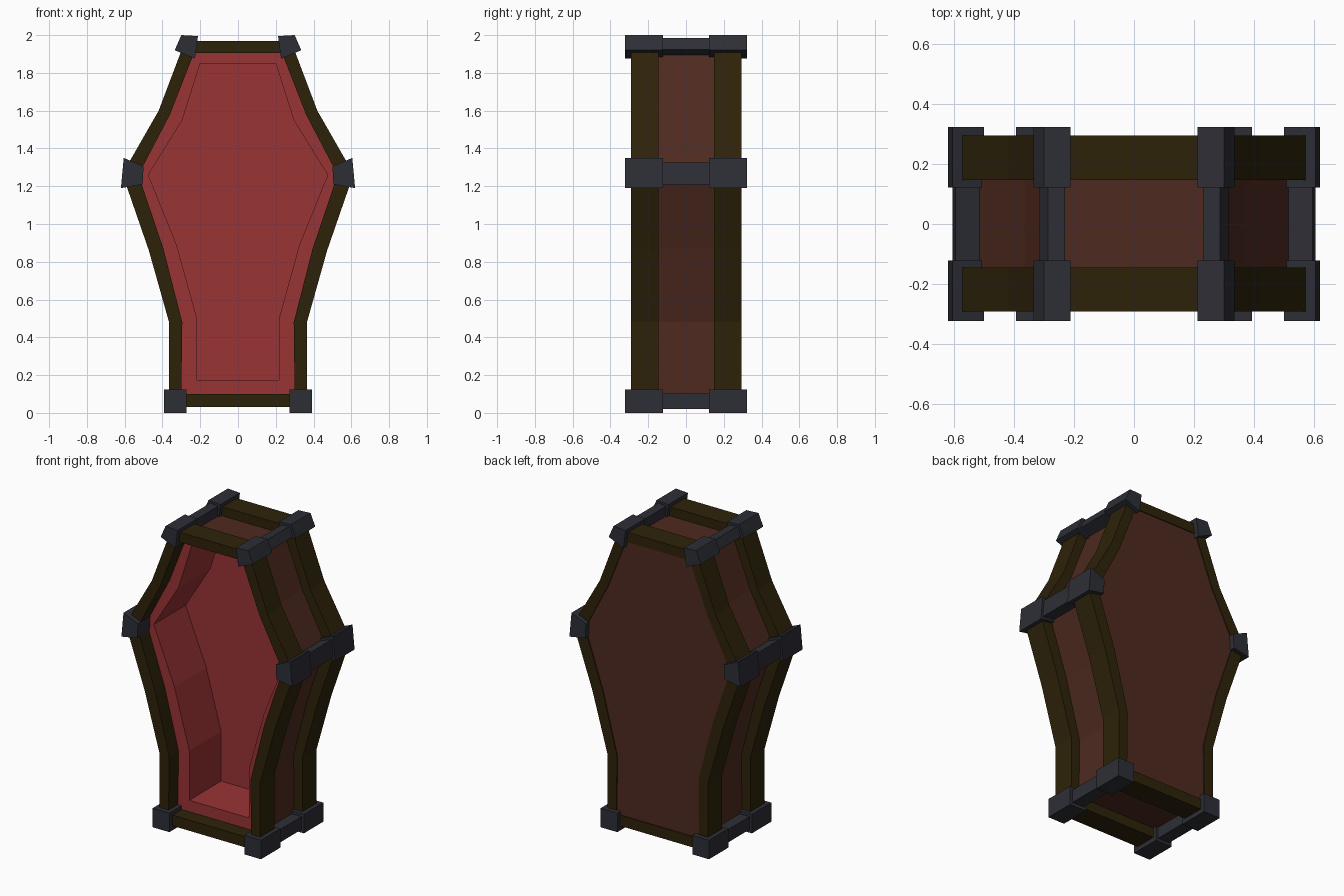
import bpy, bmesh, math

if "Cube" in bpy.data.objects:
    bpy.data.objects.remove(bpy.data.objects["Cube"])

def material(name, rgb):
    m = bpy.data.materials.new(name)
    m.diffuse_color = (*rgb, 1)
    m.use_nodes = True
    m.node_tree.nodes["Principled BSDF"].inputs["Base Color"].default_value = m.diffuse_color
    return m

WOOD = material("brown wood", (0.076, 0.023, 0.014))
TRIM = material("dark trim wood", (0.027, 0.0165, 0.003))
IRON = material("dark iron", (0.027, 0.028, 0.037))
RED = material("red lining", (0.32, 0.033, 0.035))

# Right-hand halves of the outlines (x, z), bottom to top
OUTER = [(0.365, 0.03), (0.365, 0.48), (0.472, 0.86), (0.612, 1.265), (0.42, 1.60), (0.28, 1.97)]
INNER = [(0.30, 0.10), (0.295, 0.48), (0.395, 0.87), (0.527, 1.26), (0.36, 1.58), (0.233, 1.905)]
CAVITY = [(0.217, 0.175), (0.217, 0.50), (0.325, 0.89), (0.475, 1.26), (0.295, 1.55), (0.20, 1.85)]
BODY = [(a * 0.08 + c * 0.92, b * 0.08 + d * 0.92) for (a, b), (c, d) in zip(OUTER, INNER)]

def full(half):
    return half + [(-x, z) for x, z in reversed(half)]

def loft(name, loops, mats, closed=False, red_from=None):
    """Join (outline, y) loops with quads; cap the ends or close into a ring."""
    bm = bmesh.new()
    rows = [[bm.verts.new((x, y, z)) for x, z in pts] for pts, y in loops]
    n = len(rows[0])
    spans = len(rows) if closed else len(rows) - 1
    for r in range(spans):
        a, b = rows[r], rows[(r + 1) % len(rows)]
        for i in range(n):
            j = (i + 1) % n
            f = bm.faces.new((a[i], a[j], b[j], b[i]))
            f.material_index = int(red_from is not None and r >= red_from)
    if not closed:
        bm.faces.new(rows[0])
        f = bm.faces.new(rows[-1])
        f.material_index = int(red_from is not None)
    bmesh.ops.recalc_face_normals(bm, faces=bm.faces)
    me = bpy.data.meshes.new(name)
    bm.to_mesh(me)
    bm.free()
    for m in mats:
        me.materials.append(m)
    ob = bpy.data.objects.new(name, me)
    bpy.context.collection.objects.link(ob)
    return ob

# Hollow box: back, sides, then red rim and red cavity
loft("coffin_box", [(full(BODY), 0.288), (full(BODY), -0.195),
                    (full(CAVITY), -0.195), (full(CAVITY), 0.135)],
     [WOOD, RED], red_from=1)

# Front and back frames
for name, y0, y1 in (("front_frame", -0.292, -0.145), ("back_frame", 0.147, 0.294)):
    loft(name, [(full(OUTER), y0), (full(OUTER), y1), (full(INNER), y1), (full(INNER), y0)],
         [TRIM], closed=True)

# Iron corner brackets and the thinner straps joining front to back
BRACKETS = {
    "foot": ([(0.272, 0.0), (0.393, 0.0), (0.393, 0.125), (0.272, 0.125)],
             [(0.29, 0.02), (0.375, 0.02), (0.375, 0.105), (0.29, 0.105)]),
    "shoulder": ([(0.62, 1.19), (0.605, 1.35), (0.50, 1.305), (0.505, 1.21)],
                 [(0.605, 1.21), (0.595, 1.325), (0.51, 1.295), (0.515, 1.22)]),
    "head": ([(0.212, 1.995), (0.30, 2.0), (0.335, 1.92), (0.228, 1.875)],
             [(0.23, 1.98), (0.287, 1.985), (0.315, 1.925), (0.237, 1.892)]),
}
for part, (corner, strap) in BRACKETS.items():
    for side, s in (("right", 1), ("left", -1)):
        c = [(s * x, z) for x, z in corner]
        b = [(s * x, z) for x, z in strap]
        loft(f"{part}_bracket_front_{side}", [(c, -0.323), (c, -0.122)], [IRON])
        loft(f"{part}_bracket_back_{side}", [(c, 0.122), (c, 0.323)], [IRON])
        loft(f"{part}_strap_{side}", [(b, -0.13), (b, 0.13)], [IRON])
